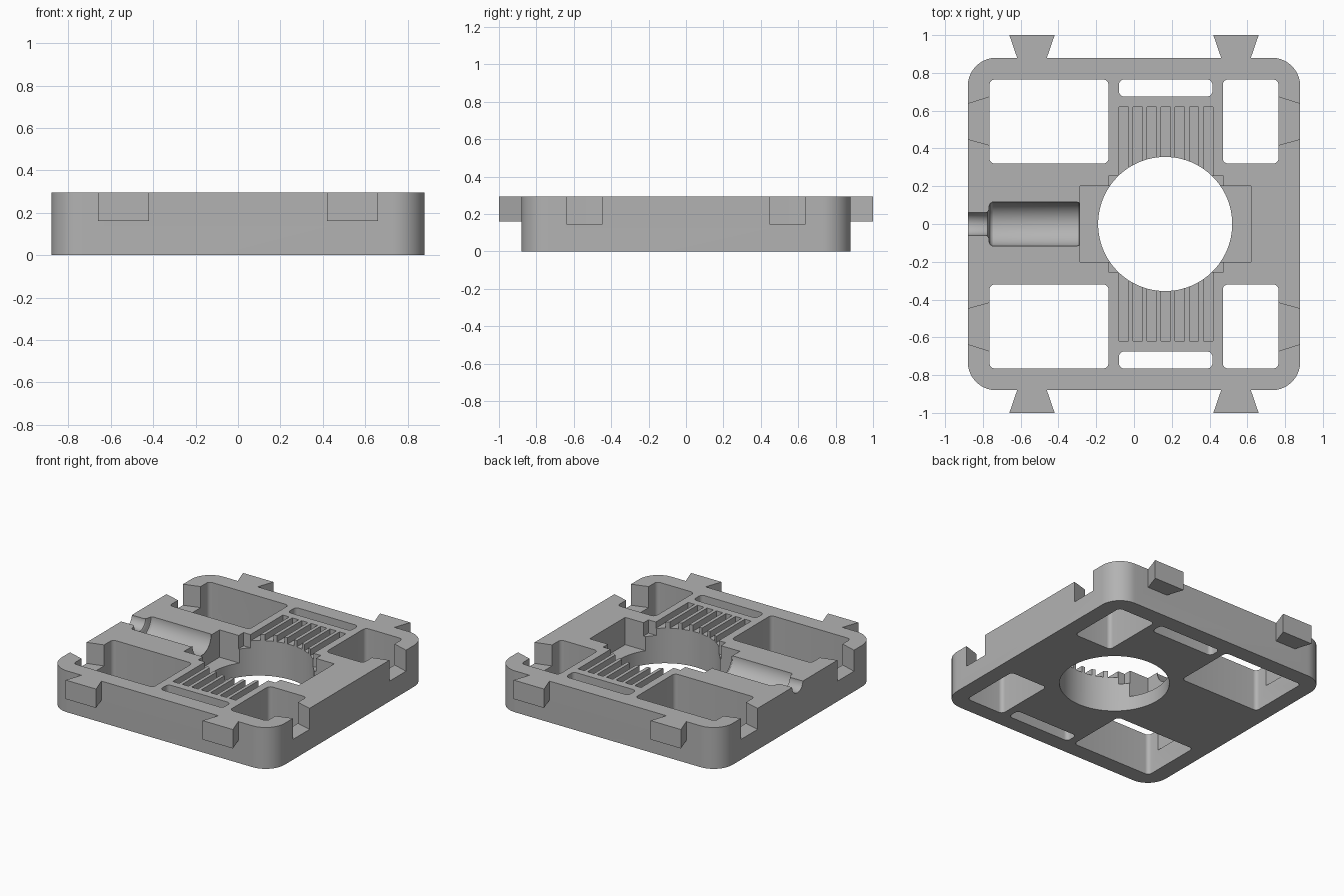
import bpy, bmesh, math
from mathutils import Matrix

if "Cube" in bpy.data.objects:
    bpy.data.objects.remove(bpy.data.objects["Cube"], do_unlink=True)

TOP = 0.295
OVER = 0.4          # cutters rise past the top face

grey = bpy.data.materials.new("plain_grey")
grey.use_nodes = True
colour = (0.45, 0.45, 0.45, 1)
grey.diffuse_color = colour
grey.node_tree.nodes["Principled BSDF"].inputs["Base Color"].default_value = colour


def add_object(name, bm):
    bmesh.ops.recalc_face_normals(bm, faces=bm.faces)
    mesh = bpy.data.meshes.new(name)
    bm.to_mesh(mesh)
    bm.free()
    mesh.materials.append(grey)
    obj = bpy.data.objects.new(name, mesh)
    bpy.context.collection.objects.link(obj)
    return obj


def prism(name, outline, z0, z1):
    """Extrude a plan outline between two heights."""
    bm = bmesh.new()
    face = bm.faces.new([bm.verts.new((x, y, z0)) for x, y in outline])
    ext = bmesh.ops.extrude_face_region(bm, geom=[face])
    verts = [v for v in ext["geom"] if isinstance(v, bmesh.types.BMVert)]
    bmesh.ops.translate(bm, verts=verts, vec=(0, 0, z1 - z0))
    return add_object(name, bm)


def rect(x0, x1, y0, y1):
    return [(x0, y0), (x1, y0), (x1, y1), (x0, y1)]


def rounded(x0, x1, y0, y1, r, steps=6):
    """Rectangle outline with rounded corners."""
    corners = [(x1 - r, y1 - r), (x0 + r, y1 - r), (x0 + r, y0 + r), (x1 - r, y0 + r)]
    pts = []
    for q, (cx, cy) in enumerate(corners):
        for i in range(steps + 1):
            a = math.pi / 2 * (q + i / steps)
            pts.append((cx + r * math.cos(a), cy + r * math.sin(a)))
    return pts


def circle(cx, r, n=96):
    return [(cx + r * math.cos(2 * math.pi * i / n), r * math.sin(2 * math.pi * i / n))
            for i in range(n)]


def lathe_x(name, profile, z, n=64):
    """Revolve (x, radius) points about a lengthwise axis at height z."""
    bm = bmesh.new()
    rings = []
    for x, r in profile:
        rings.append([bm.verts.new((x, r * math.cos(2 * math.pi * (i + .5) / n),
                                    z + r * math.sin(2 * math.pi * (i + .5) / n)))
                      for i in range(n)])
    for a, b in zip(rings, rings[1:]):
        for i in range(n):
            j = (i + 1) % n
            bm.faces.new((a[i], a[j], b[j], b[i]))
    bm.faces.new(rings[0])
    bm.faces.new(rings[-1])
    return add_object(name, bm)


def combine(body, tool, operation="DIFFERENCE"):
    mod = body.modifiers.new(tool.name, "BOOLEAN")
    mod.operation = operation
    mod.solver = "EXACT"
    mod.object = tool
    bpy.context.view_layer.objects.active = body
    bpy.ops.object.modifier_apply(modifier=mod.name)
    bpy.data.objects.remove(tool, do_unlink=True)


# Base plate with rounded corners
plate = prism("connector_plate", rounded(-.88, .88, -.88, .88, .15, 16), 0, TOP)

# Dovetail tabs on the front and back edges
for sy in (-1, 1):
    for cx in (-.54, .54):
        tab = [(cx - .12, sy), (cx + .12, sy), (cx + .065, sy * .84), (cx - .065, sy * .84)]
        combine(plate, prism("dovetail_tab", tab, .16, TOP), "UNION")

# Openings repeated on both halves
for sy in (-1, 1):
    for x0, x1, y0, y1 in ((-.765, -.135, .32, .765), (.47, .765, .32, .765),
                           (-.08, .415, .675, .765)):
        lo, hi = sorted((sy * y0, sy * y1))
        combine(plate, prism("window", rounded(x0, x1, lo, hi, .028), -.1, OVER))

    # Dovetail sockets in the side walls
    for sx in (-1, 1):
        socket = [(sx * .90, sy * .455), (sx * .90, sy * .63),
                  (sx * .75, sy * .677), (sx * .75, sy * .413)]
        combine(plate, prism("dovetail_socket", socket, .145, OVER))

    # Shallow grip grooves running to the hole
    for i in range(7):
        x = -.08 + i * .0745
        lo, hi = sorted((sy * .1, sy * .62))
        combine(plate, prism("grip_groove", rect(x, x + .05, lo, hi), .25, OVER))

# Centre seat recesses and round through hole
combine(plate, prism("shallow_recess", rect(-.135, .475, -.255, .255), .2, OVER))
combine(plate, prism("deep_recess", rect(-.285, .62, -.2, .2), .1, OVER))
combine(plate, prism("round_hole", circle(.165, .355), -.1, OVER))

# Half-round cable channel with softened shoulders
channel = [(-.95, .06), (-.785, .06), (-.775, .064), (-.769, .075), (-.767, .095),
           (-.762, .108), (-.75, .116), (-.30, .116), (-.29, .112), (-.283, .102), (-.25, .102)]
combine(plate, lathe_x("cable_channel", channel, TOP))

# Smooth curved walls, keep hard edges crisp
bpy.ops.object.select_all(action="DESELECT")
plate.select_set(True)
bpy.context.view_layer.objects.active = plate
bpy.ops.object.shade_smooth_by_angle(angle=math.radians(30))
